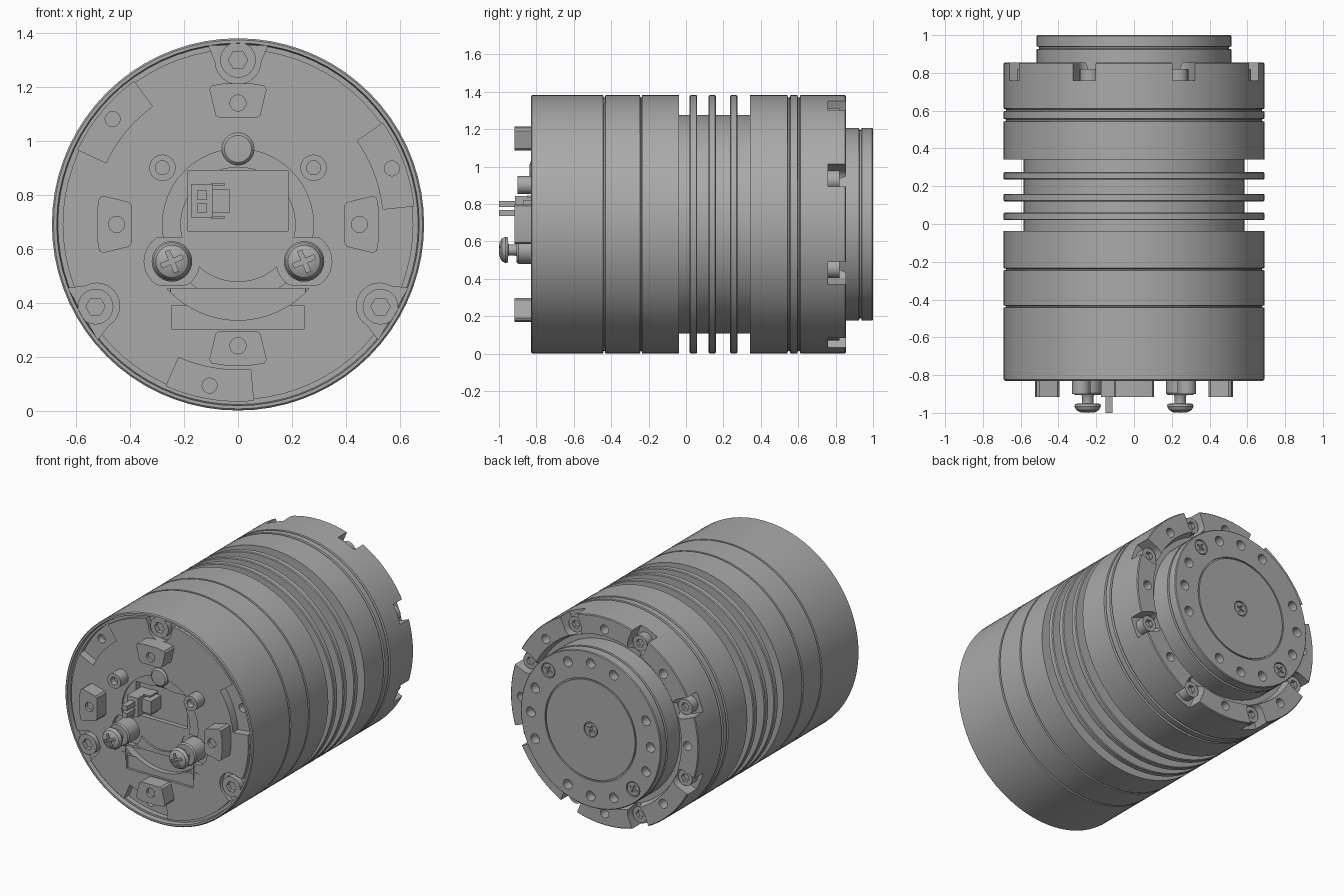
import bpy, bmesh
from math import sin, cos, pi, radians

if "Cube" in bpy.data.objects:
    bpy.data.objects.remove(bpy.data.objects["Cube"])

CZ = 0.692   # height of the main axis, which runs along y
R = 0.69     # housing radius

grey = bpy.data.materials.new("machined_grey")
grey.use_nodes = True
grey.diffuse_color = (0.4, 0.4, 0.4, 1)
grey.node_tree.nodes["Principled BSDF"].inputs["Base Color"].default_value = (0.4, 0.4, 0.4, 1)


# 2D outlines, measured from the main axis
def circle(x, z, r, n=24):
    return [(x + r * cos(2 * pi * i / n), z + r * sin(2 * pi * i / n)) for i in range(n)]


def rect(x0, x1, z0, z1):
    return [(x0, z0), (x1, z0), (x1, z1), (x0, z1)]


def cross(x, z, r, turn=0.4):
    w = r * 0.2
    arm = [(w, w), (r, w), (r, -w)]
    pts = []
    for k in range(4):
        a = -k * pi / 2
        pts += [(px * cos(a) - pz * sin(a), px * sin(a) + pz * cos(a)) for px, pz in arm]
    return [(x + p * cos(turn) - q * sin(turn), z + p * sin(turn) + q * cos(turn)) for p, q in pts]


def turned(pts, deg):
    c, s = cos(radians(deg)), sin(radians(deg))
    return [(x * c - z * s, x * s + z * c) for x, z in pts]


def polar(r, deg):
    return r * cos(radians(deg)), r * sin(radians(deg))


def arc(r, a0, a1, n=12):
    return [polar(r, a0 + (a1 - a0) * i / n) for i in range(n + 1)]


# Solids
def prism(bm, pts, y0, y1):
    a = [bm.verts.new((x, y0, CZ + z)) for x, z in pts]
    b = [bm.verts.new((x, y1, CZ + z)) for x, z in pts]
    bm.faces.new(a)
    bm.faces.new(b[::-1])
    for i in range(len(pts)):
        j = (i + 1) % len(pts)
        bm.faces.new((a[j], a[i], b[i], b[j]))


def lathe(bm, profile, x=0, z=0, steps=72):
    vs = [bm.verts.new((x + r, y, CZ + z)) for r, y in profile]
    es = [bm.edges.new(p) for p in zip(vs, vs[1:])]
    bmesh.ops.spin(bm, geom=vs + es, cent=(x, 0, CZ + z), axis=(0, 1, 0),
                   angle=2 * pi, steps=steps, use_duplicate=False)
    bmesh.ops.remove_doubles(bm, verts=bm.verts, dist=1e-4)


def finish(bm, name):
    bmesh.ops.recalc_face_normals(bm, faces=bm.faces)
    me = bpy.data.meshes.new(name)
    bm.to_mesh(me)
    bm.free()
    me.materials.append(grey)
    ob = bpy.data.objects.new(name, me)
    bpy.context.collection.objects.link(ob)
    return ob


def solid(name, prisms):
    bm = bmesh.new()
    for p in prisms:
        prism(bm, *p)
    return finish(bm, name)


def cut(ob, prisms):
    tool = solid("cutter", prisms)
    mod = ob.modifiers.new("cut", "BOOLEAN")
    mod.operation, mod.solver, mod.object = "DIFFERENCE", "EXACT", tool
    dg = bpy.context.evaluated_depsgraph_get()
    me = bpy.data.meshes.new_from_object(ob.evaluated_get(dg))
    ob.modifiers.clear()
    ob.data = me
    bpy.data.objects.remove(tool)


def smooth(ob):
    bpy.ops.object.select_all(action="DESELECT")
    ob.select_set(True)
    bpy.context.view_layer.objects.active = ob
    bpy.ops.object.shade_smooth_by_angle(angle=radians(30))


# Housing: front face and rim, seams, cooling fins, rear ring and output flange
FACE = -0.82
profile = [(0, FACE), (0.65, FACE), (0.65, -0.80), (0.668, -0.80), (0.672, -0.83), (R - 0.006, -0.83), (R, -0.824)]


def seam(y, w=0.006):
    return [(R, y - w), (R - 0.012, y - w / 2), (R - 0.012, y + w / 2), (R, y + w)]


profile += seam(-0.437) + seam(-0.24) + [(R, -0.038), (0.585, -0.038)]
for y in (0.04, 0.14, 0.255):
    profile += [(0.585, y - 0.02), (R - 0.005, y - 0.02), (R, y - 0.015),
                (R, y + 0.015), (R - 0.005, y + 0.02), (0.585, y + 0.02)]
profile += [(0.585, 0.342), (R, 0.342)] + seam(0.55, 0.008) + seam(0.603, 0.008)
profile += [(R, 0.85), (R - 0.005, 0.855), (0.565, 0.855), (0.55, 0.80), (0.515, 0.80),
            (0.515, 0.925), (0.503, 0.928), (0.503, 0.937), (0.515, 0.94), (0.515, 0.995),
            (0.51, 1), (0.335, 1), (0.335, 0.99), (0.326, 0.99), (0.326, 1), (0, 1)]
bm = bmesh.new()
lathe(bm, profile)
housing = finish(bm, "housing")

# Rear cuts: rim notches, mounting holes, flange holes and screw seats
notch = arc(0.065, 90, 270)
notch = [(x + 0.61, z) for x, z in notch] + [(0.75, -0.065), (0.75, 0.065)]
rear = [(turned(notch, 22.5 + 45 * k), 0.76, 1.1) for k in range(8)]
rear += [(circle(*polar(0.61, 45 * k), 0.03, 16), 0.79, 0.9) for k in range(8)]
for k in range(16):
    if k % 4 != 2:
        rear.append((circle(*polar(0.44, 22.5 * k), 0.032, 16), 0.94, 1.1))
flange_screws = [polar(0.44, 45), polar(0.44, 225), (0, 0)]
rear += [(circle(x, z, 0.05), 0.985, 1.1) for x, z in flange_screws]
cut(housing, rear)

# Front cuts: round recess, lower recess, corner screw pockets and arc slots
corners = (90, 210, 330)
slots = (20, 140, 260)
shallow = [(circle(0, 0, 0.28, 48), -1, -0.808), (rect(-0.245, 0.245, -0.39, -0.30), -1, -0.805)]
for a in corners:
    pocket = [(x + 0.605, z) for x, z in arc(0.085, 90, 270)] + [(0.664, -0.11), (0.664, 0.11)]
    shallow.append((turned(pocket, a), -1, -0.785))
for a in slots:
    shallow.append((arc(0.655, a - 14, a + 15) + arc(0.54, a + 15, a - 14), -1, -0.765))
cut(housing, shallow)

seats = [(-0.245, -0.137), (0.245, -0.137)]
deep = [(arc(0.355, 222, 318, 20), -1, -0.77)]
for x, z in seats:
    outline = [(px, max(z - 0.088, min(z + 0.088, pz))) for px, pz in circle(x, z, 0.103, 32)]
    deep.append((outline, -1, -0.79))
deep += [(circle(*polar(0.607, a), 0.028, 16), -1, -0.72) for a in slots]
cut(housing, deep)
cut(housing, [(circle(0, 0, 0.212, 48), -1, -0.795)])
cut(housing, [(rect(-0.185, 0.185, -0.025, 0.2), -1, -0.765)])
smooth(housing)

# Four contact pads with dimples
pad = [(0.395, -0.07), (0.405, -0.083), (0.50, -0.106), (0.515, -0.098), (0.523, -0.05)]
pad += [(x, -z) for x, z in pad[::-1]]
pads = solid("contact_pads", [(turned(pad, 90 * k), -0.917, -0.80) for k in range(4)])
cut(pads, [(circle(*polar(0.45, 90 * k), 0.03, 16), -1, -0.895) for k in range(4)])
smooth(pads)

# Socket screws at the front corners and in the rear notches
points = [polar(0.61, a) for a in corners]
heads = solid("front_socket_screws", [(circle(x, z, 0.066, 32), -0.825, -0.77) for x, z in points])
cut(heads, [(circle(x, z, 0.036, 6), -1, -0.795) for x, z in points])
smooth(heads)

points = [polar(0.615, 22.5 + 45 * k) for k in range(8)]
heads = solid("rear_socket_screws", [(circle(x, z, 0.052), 0.75, 0.82) for x, z in points])
cut(heads, [(circle(x, z, 0.028, 6), 0.795, 0.9) for x, z in points])
smooth(heads)

# Cross-head screws on the output flange
heads = solid("flange_screws", [(circle(x, z, 0.044), 0.97, 0.997) for x, z in flange_screws])
cut(heads, [(cross(x, z, 0.028), 0.985, 1.1) for x, z in flange_screws])
smooth(heads)

# Terminal screws: standoff, shank and domed cross head
bm = bmesh.new()
for x, z in seats:
    lathe(bm, [(0, -0.77), (0.075, -0.77), (0.075, -0.895), (0.068, -0.905), (0.035, -0.905),
               (0.03, -0.915), (0.03, -0.95), (0.066, -0.952), (0.07, -0.965), (0.06, -0.985),
               (0.035, -0.998), (0, -1)], x, z, 32)
terminals = finish(bm, "terminal_screws")
cut(terminals, [(cross(x, z, 0.042), -1.1, -0.975) for x, z in seats])
smooth(terminals)

# Hollow guide posts
points = [(-0.28, 0.21), (0.28, 0.21)]
posts = solid("guide_posts", [(circle(x, z, 0.049), -0.9, -0.80) for x, z in points])
cut(posts, [(circle(x, z, 0.026, 16), -1, -0.86) for x, z in points])
smooth(posts)

# Domed pin above the recess
bm = bmesh.new()
lathe(bm, [(0, -0.79), (0.06, -0.79), (0.06, -0.825), (0.05, -0.835), (0, -0.838)], 0, 0.28, 32)
smooth(finish(bm, "index_pin"))

# Wire connector with two openings and side clips
plug = solid("connector", [(rect(-0.175, -0.095, 0.025, 0.15), -0.915, -0.75),
                           (rect(-0.095, -0.03, 0.045, 0.13), -0.87, -0.75)])
cut(plug, [(rect(-0.152, -0.115, z, z + 0.032), -1, -0.88) for z in (0.045, 0.093)])
solid("connector_clips", [(rect(-0.1, -0.05, z, z + 0.01), -0.85, -0.75) for z in (0.022, 0.143)])

# Fine alignment marks
marks = []
for s in (-1, 1):
    x = 0.25 * s
    marks.append((rect(x - 0.035, x + 0.035, -0.288, -0.284), FACE - 0.003, FACE + 0.002))
    marks.append((rect(x - 0.002, x + 0.002, -0.33, -0.24), FACE - 0.004, FACE + 0.001))
solid("alignment_marks", marks)
